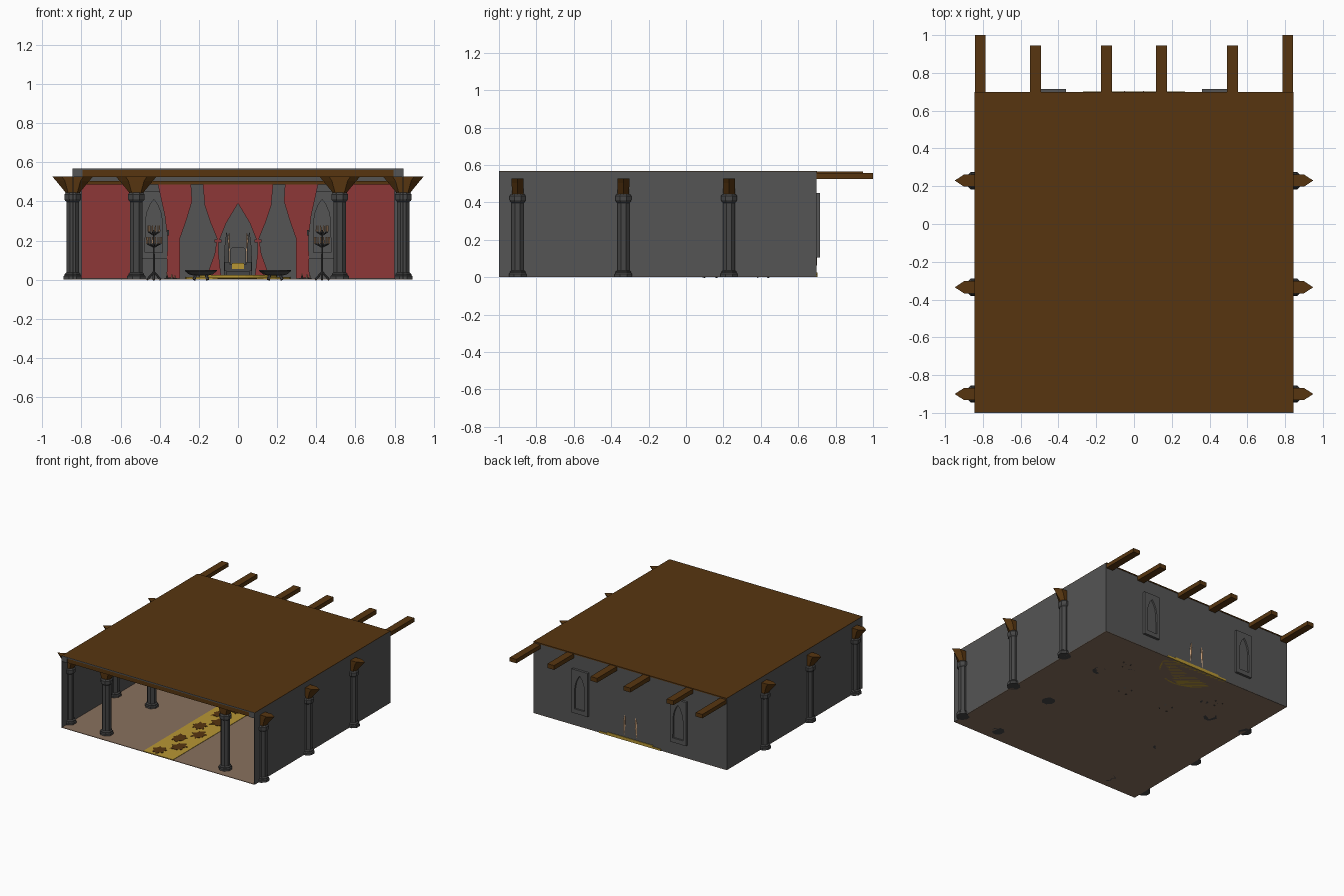
import bpy, bmesh, math, random
from mathutils import Vector

if "Cube" in bpy.data.objects:
    bpy.data.objects.remove(bpy.data.objects["Cube"])
random.seed(4)


def mat(name, c):
    m = bpy.data.materials.new(name)
    m.diffuse_color = (*c, 1)
    m.use_nodes = True
    m.node_tree.nodes["Principled BSDF"].inputs["Base Color"].default_value = m.diffuse_color
    return m


STONE = mat("grey_stone", (0.09, 0.09, 0.09))
DARK = mat("dark_stone", (0.062, 0.062, 0.062))
WOOD = mat("brown_wood", (0.095, 0.036, 0.005))
RED = mat("red_cloth", (0.27, 0.038, 0.038))
FLOOR = mat("tan_floor", (0.25, 0.165, 0.11))
GOLD = mat("gold", (0.48, 0.31, 0.035))
WAX = mat("pale_wax", (0.6, 0.36, 0.2))


def finish(name, bm, m):
    bmesh.ops.recalc_face_normals(bm, faces=bm.faces)
    me = bpy.data.meshes.new(name)
    bm.to_mesh(me)
    bm.free()
    me.materials.append(m)
    ob = bpy.data.objects.new(name, me)
    bpy.context.collection.objects.link(ob)
    return ob


def loft(name, rings, m):
    """Join equal-length closed rings of 3D points and cap the ends."""
    bm = bmesh.new()
    vs = [[bm.verts.new(p) for p in r] for r in rings]
    n = len(rings[0])
    for a, b in zip(vs, vs[1:]):
        for i in range(n):
            j = (i + 1) % n
            bm.faces.new((a[i], a[j], b[j], b[i]))
    bm.faces.new(vs[0])
    bm.faces.new(vs[-1])
    return finish(name, bm, m)


def box(name, x0, x1, y0, y1, z0, z1, m):
    q = [(x0, y0), (x1, y0), (x1, y1), (x0, y1)]
    return loft(name, [[(x, y, z) for x, y in q] for z in (z0, z1)], m)


def plate_xz(name, pts, y0, y1, m):
    return loft(name, [[(x, y, z) for x, z in pts] for y in (y0, y1)], m)


def plate_xy(name, pts, z0, z1, m):
    return loft(name, [[(x, y, z) for x, y in pts] for z in (z0, z1)], m)


def lathe(name, x, y, prof, m, n=8):
    rings = []
    for r, z in prof:
        rings.append([(x + r * math.cos((k + .5) * math.tau / n),
                       y + r * math.sin((k + .5) * math.tau / n), z) for k in range(n)])
    return loft(name, rings, m)


def rod(name, a, b, r0, r1, m, n=6):
    a, b = Vector(a), Vector(b)
    q = (b - a).to_track_quat('Z', 'Y')
    rings = []
    for c, r in ((a, r0), (b, r1)):
        rings.append([c + q @ Vector((r * math.cos(k * math.tau / n),
                                      r * math.sin(k * math.tau / n), 0)) for k in range(n)])
    return loft(name, rings, m)


# shell: floor, walls, roof
W, F, B = .845, -1.0, .697
box("floor", -W, W, F, B, 0, .004, FLOOR)
box("back_wall", -W, W, B - .006, B, .0, .563, STONE)
for s in (-1, 1):
    box("side_wall", s * W, s * (W - .005), F, B, 0, .566, STONE)
box("roof", -W, W, F + .004, B + .003, .56, .569, WOOD)
box("roof_front_trim", -W, W, F, F + .004, .56, .569, STONE)

# roof beams
box("front_beam", -.795, .795, -.995, -.94, .525, .561, WOOD)
for s in (-1, 1):
    box("outer_beam", s * .785, s * .843, -.99, 1.0, .525, .556, WOOD)
    box("beam_end_cap", s * .795, s * .845, -1.0, -.99, .525, .561, STONE)
    for x in (.145, .522):
        box("inner_beam", s * (x - .029), s * (x + .029), -.94, .945, .53, .564, WOOD)
box("curtain_rail", -.8, .8, .66, .69, .486, .505, WOOD)

# pillars with wooden brackets
PILLAR = [(.05, 0), (.05, .018), (.044, .024), (.044, .03), (.035, .037), (.035, .398),
          (.042, .404), (.046, .412), (.046, .435), (.038, .445)]


def hexa(x, y, tip, sh, w, z):
    return [(x + tip, y, z), (x + sh, y + w, z), (x - sh, y + w, z),
            (x - tip, y, z), (x - sh, y - w, z), (x + sh, y - w, z)]


for y in (-.9, -.335, .23):
    for x in (-.845, -.52, .52, .845):
        lathe("pillar", x, y, PILLAR, DARK)
        loft("bracket", [hexa(x, y, .032, .02, .03, .435), hexa(x, y, .04, .025, .031, .45),
                         hexa(x, y, .085, .04, .032, .505), hexa(x, y, .104, .055, .032, .527)], WOOD)

# arched windows in the back wall
ARCH = [(0, .41), (.018, .385), (.035, .345), (.043, .30), (.045, .14), (0, .14)]
for s in (-1, 1):
    cx = .43 * s
    for h in (-1, 1):
        pts = [(0, .105), (.07, .105), (.07, .45), (0, .45)] + ARCH
        plate_xz("window_frame", [(cx + h * x, z) for x, z in pts], .675, .716, STONE)
    plate_xz("window_pane", [(cx + x, z) for x, z in ARCH] +
             [(cx - x, z) for x, z in ARCH[-2:0:-1]], .686, .703, STONE)
    box("window_sill", cx - .066, cx + .066, .668, .69, .105, .122, STONE)

# curtains: straight side panels and tied drapes
for s in (-1, 1):
    box("side_curtain", s * .54, s * .80, .676, .682, .005, .49, RED)
    outer = [(.41, .49), (.24, .49), (.235, .40), (.265, .30), (.297, .21), (.297, .005),
             (.365, .005), (.36, .21), (.375, .33), (.395, .42)]
    inner = [(.18, .49), (.17, .38), (.14, .29), (.107, .21), (.12, .13), (.165, .005),
             (.085, .005), (.10, .14), (.10, .19), (.06, .29), (0, .39), (0, .49)]
    for nm, p in (("outer_drape", outer), ("inner_drape", inner)):
        plate_xz(nm, [(s * x, z) for x, z in p], .666, .672, RED)
    box("curtain_tie", s * .085, s * .12, .66, .675, .19, .205, RED)
    box("curtain_hook", s * .352, s * .362, .655, .69, .225, .255, DARK)

# dais, carpet and carpet blotches
for r, z in ((.27, .014), (.2, .024)):
    plate_xy("dais_step", [(r * math.cos(k * math.pi / 16), .702 - r * math.sin(k * math.pi / 16))
                           for k in range(17)], 0, z, GOLD)
box("carpet", -.13, .13, -.999, .46, .003, .007, GOLD)
for i in range(11):
    bx, by = (.04 if i % 2 else -.04), -.92 + i * .125
    pts = []
    for k in range(14):
        a = k * math.tau / 14
        r = random.uniform(.8, 1.1) * (1 if k % 2 else .68)
        pts.append((bx + .06 * r * math.cos(a), by + .075 * r * math.sin(a)))
    plate_xy("carpet_blotch", pts, .006, .009, WOOD)

# throne
box("throne_base", -.06, .06, .56, .69, .02, .045, DARK)
box("throne_seat", -.045, .045, .575, .68, .045, .08, DARK)
box("throne_cushion", -.03, .03, .572, .65, .055, .086, GOLD)
plate_xz("throne_back", [(-.042, .045), (.042, .045), (.042, .15), (.03, .165), (-.03, .165),
                         (-.042, .15)], .655, .69, STONE)
for s in (-1, 1):
    box("throne_arm", s * .043, s * .068, .575, .68, .045, .09, DARK)
    loft("throne_side_post", [[(s * (.058 + dx * r), .66 + dy * r, z) for dx, dy in
                               ((-1, -1), (1, -1), (1, 1), (-1, 1))]
                              for r, z in ((.013, .02), (.012, .16), (.002, .24))], DARK)
    rod("throne_spire", (s * .055, .685, .02), (s * .05, .695, .16), .012, .009, WAX)
    rod("throne_spire_tip", (s * .05, .695, .16), (s * .045, .69, .235), .009, .001, WAX)

# low braziers
for s in (-1, 1):
    x, y = .19 * s, .13
    lathe("brazier_bowl", x, y, [(.035, .02), (.065, .028), (.085, .045), (.085, .05),
                                 (.075, .05), (.055, .036), (.02, .034)], DARK, 12)
    for k in range(4):
        a = math.pi / 4 + k * math.pi / 2
        c, d = math.cos(a), math.sin(a)
        rod("brazier_leg", (x + .05 * c, y + .05 * d, 0), (x + .035 * c, y + .035 * d, .03),
            .009, .006, DARK)

# standing candelabra and floor candles
for s in (-1, 1):
    x, y = .43 * s, .42
    rod("candle_stand_pole", (x, y, 0), (x, y, .255), .005, .004, DARK)
    for k in range(3):
        a = k * math.tau / 3 + .5
        rod("candle_stand_foot", (x + .04 * math.cos(a), y + .04 * math.sin(a), 0),
            (x, y, .04), .006, .005, DARK)
    for n, r, z in ((8, .038, .185), (6, .03, .245)):
        for k in range(n):
            a = (k + .25) * math.tau / n
            px, py = x + r * math.cos(a), y + r * math.sin(a)
            rod("candle_arm", (x, y, z - .02), (px, py, z), .003, .003, DARK, 4)
            rod("candle", (px, py, z), (px, py, z + .032), .004, .003, WAX)
    x = .345 * s
    lathe("floor_candle_tray", x, .37, [(.032, 0), (.034, .008), (.02, .01)], DARK)
    for k in range(5):
        a = k * math.tau / 5
        px, py = x + .022 * math.cos(a), .37 + .022 * math.sin(a)
        rod("floor_candle", (px, py, .005), (px, py, .02 + .006 * (k % 3)), .005, .003,
            DARK if k % 2 else WAX)
